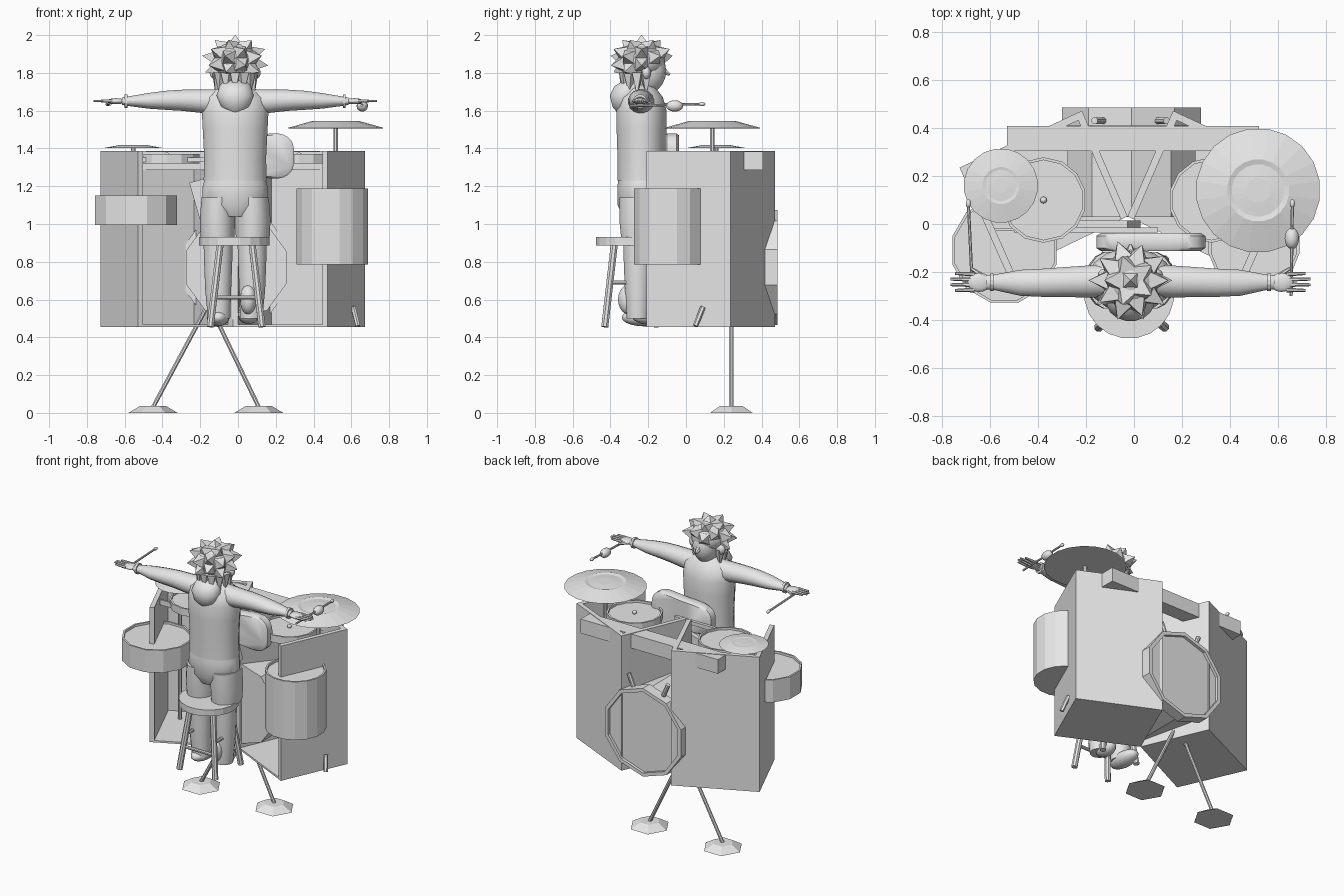
import bpy, bmesh, math
from mathutils import Vector, Matrix

cube = bpy.data.objects.get("Cube")
if cube:
    bpy.data.objects.remove(cube, do_unlink=True)

grey = bpy.data.materials.new("plain_grey")
grey.use_nodes = True
grey.diffuse_color = (0.8, 0.8, 0.8, 1)
grey.node_tree.nodes["Principled BSDF"].inputs["Base Color"].default_value = (0.8, 0.8, 0.8, 1)

CX, CY = -0.015, -0.235   # body axis of the musician


def finish(name, bm, smooth=False):
    bmesh.ops.recalc_face_normals(bm, faces=bm.faces)
    mesh = bpy.data.meshes.new(name)
    bm.to_mesh(mesh)
    bm.free()
    mesh.materials.append(grey)
    ob = bpy.data.objects.new(name, mesh)
    bpy.context.collection.objects.link(ob)
    if smooth:
        bpy.ops.object.select_all(action='DESELECT')
        ob.select_set(True)
        bpy.context.view_layer.objects.active = ob
        bpy.ops.object.shade_smooth_by_angle(angle=math.radians(45))
    return ob


def box(name, lo, hi):
    lo, hi = Vector(lo), Vector(hi)
    bm = bmesh.new()
    size = Matrix.Diagonal((*(hi - lo), 1))
    bmesh.ops.create_cube(bm, size=1, matrix=Matrix.Translation((lo + hi) / 2) @ size)
    return finish(name, bm)


def rod(name, a, b, r1, r2=None, sides=8, smooth=False):
    a, b = Vector(a), Vector(b)
    d = b - a
    m = Matrix.Translation((a + b) / 2) @ d.to_track_quat('Z', 'Y').to_matrix().to_4x4()
    m = m @ Matrix.Rotation(math.pi / sides, 4, 'Z')
    bm = bmesh.new()
    bmesh.ops.create_cone(bm, cap_ends=True, segments=sides, radius1=r1,
                          radius2=r1 if r2 is None else r2, depth=d.length, matrix=m)
    return finish(name, bm, smooth)


def ball(name, c, radii):
    bm = bmesh.new()
    m = Matrix.Translation(c) @ Matrix.Diagonal((*radii, 1))
    bmesh.ops.create_uvsphere(bm, u_segments=16, v_segments=10, radius=1, matrix=m)
    return finish(name, bm, True)


def loft(name, rings, axis='z', sides=16, smooth=True):
    """Rings are (x, y, z, half width, half depth); sections lie across the axis."""
    bm = bmesh.new()
    loops = []
    for x, y, z, w, d in rings:
        loop = []
        for i in range(sides):
            t = 2 * math.pi * (i + 0.5) / sides
            u, v = w * math.cos(t), d * math.sin(t)
            offset = {'z': (u, v, 0), 'x': (0, u, v), 'y': (u, 0, v)}[axis]
            loop.append(bm.verts.new(Vector((x, y, z)) + Vector(offset)))
        loops.append(loop)
    for p, q in zip(loops, loops[1:]):
        for i in range(sides):
            j = (i + 1) % sides
            bm.faces.new((p[i], p[j], q[j], q[i]))
    bm.faces.new(loops[0])
    bm.faces.new(loops[-1])
    return finish(name, bm, smooth)


def prism(name, pts, z0, z1):
    bm = bmesh.new()
    face = bm.faces.new([bm.verts.new((*p, z0)) for p in pts])
    up = bmesh.ops.extrude_face_region(bm, geom=[face])['geom']
    bmesh.ops.translate(bm, vec=(0, 0, z1 - z0), verts=[v for v in up if isinstance(v, bmesh.types.BMVert)])
    return finish(name, bm)


def drum(name, c, r, z0, z1, sides):
    # Shell with a shallow recessed head
    rings = [(*c, z, k, k) for z, k in
             ((z0, r), (z1, r), (z1, r - 0.012), (z1 - 0.015, r - 0.012))]
    return loft(name, rings, sides=sides, smooth=False)


# Two angled cabinets: three walls and a floor, open towards the musician
for s, side in ((-1, "right"), (1, "left")):
    def P(x, y):
        return Vector((-0.027 + s * x, y))
    A, B, C, D = P(0.19, 0.472), P(0.0, 0.032), P(0.70, 0.235), P(0.502, -0.21)
    prism(side + "_cabinet_floor", [A, B, D, C], 0.455, 0.468)
    for part, p, q, other in (("outer", C, D, A), ("back", C, A, D), ("inner", A, B, C)):
        inward = (other - p).normalized() * 0.03
        prism(side + "_cabinet_" + part + "_wall", [p, q, q + inward, p + inward], 0.455, 1.386)
    # Shallow tom in the cabinet top
    tom = P(0.35, 0.1)
    drum(side + "_cabinet_tom", tom, 0.178, 1.32, 1.37, 14)
    ball(side + "_tom_knob", (*tom, 1.365), (0.014, 0.014, 0.014))
    # Strut on the bass drum
    rod(side + "_bass_spur", (CX + s * 0.1, 0.43, 1.0), (CX + s * 0.15, 0.43, 1.12), 0.015)

box("cross_beam", (-0.53, 0.305, 1.285), (0.52, 0.408, 1.383))
rod("cabinet_peg", (0.635, 0.05, 0.46), (0.61, 0.09, 0.56), 0.014, sides=6)

# Bass drum between the cabinets, with an inset head
loft("bass_drum", [(-0.01, y, 0.77, r, r) for y, r in
     ((0.03, 0.28), (0.41, 0.28), (0.41, 0.305), (0.485, 0.305), (0.485, 0.28), (0.465, 0.28))],
     axis='y', sides=10, smooth=False)

# Slanted board behind the musician
board = box("slanted_board", (-0.12, -0.015, -0.1), (0.12, 0.015, 0.1))
board.data.transform(Matrix.Translation((-0.115, 0, 1.155)) @ Matrix.Rotation(-0.28, 4, 'Y'))

# Stand feet and sloping poles
for foot, top in ((-0.45, -0.16), (0.11, -0.15)):
    rod("stand_foot", (foot, 0.24, 0), (foot, 0.24, 0.037), 0.13, 0.068, sides=6)
    rod("stand_pole", (foot, 0.24, 0.03), (top, 0.24, 0.57), 0.012)

# Side drums
drum("deep_side_drum", (0.5, -0.085), 0.193, 0.785, 1.187, 16)
drum("shallow_side_drum", (-0.54, -0.11), 0.225, 0.995, 1.15, 12)

# Cymbals
for name, x, y, r, z, h in (("large_cymbal", 0.517, 0.14, 0.26, 1.508, 0.036),
                            ("small_cymbal", -0.555, 0.16, 0.155, 1.403, 0.014)):
    loft(name, [(x, y, z + h * k, r * f, r * f) for f, k in
         ((0.96, -0.05), (1, 0), (0.5, 1), (0.42, 0.85), (0.2, 1.0))], sides=20, smooth=False)
    rod(name + "_pole", (x, y, 0.46), (x, y, z + h), 0.013)

# Stool
SY = -0.29
rod("stool_seat", (-0.02, SY, 0.887), (-0.02, SY, 0.93), 0.188, sides=20)
for sx in (-1, 1):
    for sy in (-1, 1):
        rod("stool_leg", (-0.01 + sx * 0.137, SY + sy * 0.14, 0.455),
            (-0.01 + sx * 0.085, SY + sy * 0.09, 0.89), 0.02)
    rod("stool_side_rung", (-0.01 + sx * 0.11, SY - 0.12, 0.69), (-0.01 + sx * 0.11, SY + 0.12, 0.69), 0.011)
    rod("stool_cross_rung", (-0.13, SY + sx * 0.12, 0.61), (0.11, SY + sx * 0.12, 0.61), 0.011)

# Torso, hips and hood
loft("torso", [(CX, CY, z, w, d) for z, w, d in
     ((1.23, 0.17, 0.13), (1.35, 0.167, 0.13), (1.5, 0.175, 0.135), (1.6, 0.18, 0.135),
      (1.67, 0.168, 0.115), (1.71, 0.11, 0.085), (1.74, 0.055, 0.06))])
loft("hips", [(CX, CY, z, w, d) for z, w, d in
     ((1.04, 0.1, 0.1), (1.1, 0.178, 0.13), (1.2, 0.175, 0.13), (1.245, 0.162, 0.125))])
loft("hood", [(CX, y, z, w, d) for y, z, w, d in
     ((-0.345, 1.59, 0.03, 0.02), (-0.335, 1.62, 0.075, 0.055), (-0.325, 1.68, 0.1, 0.08),
      (-0.3, 1.73, 0.085, 0.08), (-0.28, 1.76, 0.06, 0.05))])

# Legs, feet, arms and hands
for s, side in ((-1, "right"), (1, "left")):
    loft(side + "_thigh", [(CX + s * x, CY, z, w, d) for x, z, w, d in
         ((0.093, 0.92, 0.091, 0.11), (0.094, 1.02, 0.095, 0.12), (0.09, 1.14, 0.09, 0.12))])
    loft(side + "_shin", [(CX + s * x, -0.255, z, w, w) for x, z, w in
         ((0.085, 0.5, 0.06), (0.09, 0.65, 0.07), (0.09, 0.8, 0.076), (0.09, 0.95, 0.08))])
    if s < 0:
        ball(side + "_foot", (CX - 0.09, -0.22, 0.505), (0.06, 0.12, 0.047))
    else:
        ball(side + "_foot", (CX + 0.07, -0.3, 0.6), (0.045, 0.06, 0.08))
        ball(side + "_toe", (CX + 0.07, -0.21, 0.52), (0.055, 0.08, 0.05))
    loft(side + "_arm", [(CX + s * x, y, z, d, h) for x, y, z, d, h in
         ((0.1, -0.235, 1.645, 0.07, 0.07), (0.18, -0.24, 1.65, 0.068, 0.063),
          (0.28, -0.242, 1.655, 0.063, 0.057), (0.36, -0.245, 1.655, 0.06, 0.052),
          (0.46, -0.245, 1.652, 0.055, 0.042), (0.57, -0.243, 1.65, 0.032, 0.025),
          (0.6, -0.243, 1.65, 0.03, 0.02))], axis='x')
    rod(side + "_cuff", (CX + s * 0.57, -0.243, 1.65), (CX + s * 0.585, -0.243, 1.65), 0.037, sides=12)
    ball(side + "_palm", (CX + s * 0.63, -0.243, 1.65), (0.05, 0.04, 0.016))
    for i in range(4):
        y = -0.275 + i * 0.022
        rod(side + "_finger", (CX + s * 0.65, y, 1.65), (CX + s * (0.73 + 0.02 * (i in (1, 2))), y * 1.06 + 0.015, 1.652),
            0.01, 0.006, 6)
    rod(side + "_thumb", (CX + s * 0.61, -0.22, 1.65), (CX + s * 0.665, -0.185, 1.64), 0.011, 0.007, 6)

# Drumstick and shaker
rod("drumstick", (-0.675, -0.24, 1.635), (-0.69, 0.08, 1.635), 0.007)
ball("drumstick_tip", (-0.69, 0.085, 1.635), (0.011, 0.018, 0.011))
rod("shaker_handle", (0.655, -0.3, 1.625), (0.66, 0.08, 1.635), 0.007)
ball("shaker_bulb", (0.658, -0.06, 1.625), (0.03, 0.045, 0.03))
ball("shaker_tip", (0.66, 0.085, 1.635), (0.011, 0.018, 0.011))

# Guitar: waisted outline, rounded towards front and back
N = 40
outline = []
for i in range(N):
    t = 2 * math.pi * (i + 0.5) / N
    c, v = math.cos(t), math.sin(t)
    half = 0.138 + 0.02 * c - 0.03 * v ** 4
    outline.append((0.228 * c, math.copysign(half * abs(v) ** 0.65, v)))
bm = bmesh.new()
layers = [[bm.verts.new((0.07 + x * k, y, 1.36 + z * k)) for x, z in outline]
          for y, k in ((-0.112, 0.92), (-0.1, 1), (-0.05, 1), (-0.038, 0.92))]
for p, q in zip(layers, layers[1:]):
    for i in range(N):
        j = (i + 1) % N
        bm.faces.new((p[i], p[j], q[j], q[i]))
bm.faces.new(layers[0])
bm.faces.new(layers[-1])
finish("guitar_body", bm, True)
box("guitar_neck", (-0.5, -0.035, 1.327), (0.1, -0.015, 1.353))
box("guitar_headstock", (-0.6, -0.03, 1.322), (-0.5, -0.018, 1.358))

# Head with face
rod("neck", (CX, CY, 1.68), (CX, CY, 1.78), 0.05, sides=12, smooth=True)
ball("head", (CX, -0.21, 1.81), (0.085, 0.105, 0.12))
rod("nose", (CX, -0.12, 1.81), (CX, -0.085, 1.79), 0.022, 0.006, 6)
for s in (-1, 1):
    ball("ear", (CX + s * 0.1, -0.21, 1.8), (0.035, 0.025, 0.035))

# Spiky cap: broad spikes on the corners and faces of a coarse sphere, kept off the face
cap = Vector((CX, CY, 1.865))
ball("hair_cap", cap, (0.118, 0.122, 0.103))
bm = bmesh.new()
bmesh.ops.create_icosphere(bm, subdivisions=1, radius=1)
points = [v.co.copy() for v in bm.verts] + [f.calc_center_median().normalized() for f in bm.faces]
bm.free()
for n in points:
    if n.z < -0.65 or (n.y > 0.3 and n.z < -0.1):
        continue
    at = Vector((n.x * 0.09, n.y * 0.095, n.z * 0.08))
    tip = Vector((n.x * 0.178, n.y * 0.175, n.z * 0.137))
    rod("hair_spike", cap + at, cap + tip, 0.06, 0.0, 4)

# Hanging locks around the neck
for i in range(9):
    t = math.radians(165 + i * 26)
    d = Vector((math.cos(t), math.sin(t), 0))
    top = Vector((CX, CY, 1.8)) + d * 0.095
    rod("hair_lock", top, top + d * 0.01 - Vector((0, 0, 0.12)), 0.035, 0.0, 4)
